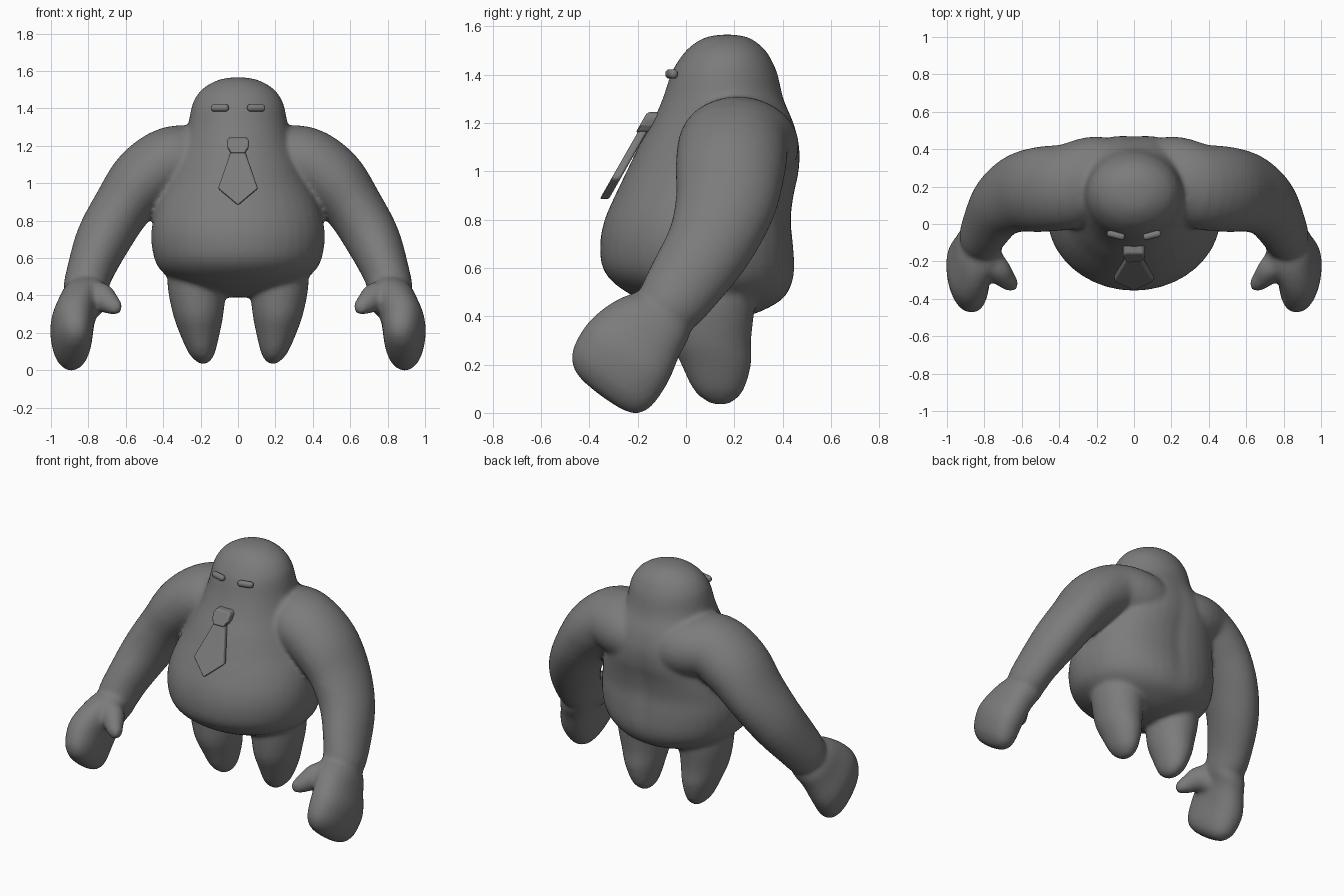
import bpy, bmesh, math
from mathutils import Vector

if "Cube" in bpy.data.objects:
    bpy.data.objects.remove(bpy.data.objects["Cube"])

grey = bpy.data.materials.new("mid_grey")
grey.diffuse_color = (0.2, 0.2, 0.2, 1)
grey.use_nodes = True
grey.node_tree.nodes["Principled BSDF"].inputs["Base Color"].default_value = grey.diffuse_color
SEG = 40


def finish(name, bm, mirror=False, smooth=True):
    bmesh.ops.recalc_face_normals(bm, faces=bm.faces)
    mesh = bpy.data.meshes.new(name)
    bm.to_mesh(mesh)
    bm.free()
    mesh.materials.append(grey)
    for p in mesh.polygons:
        p.use_smooth = smooth
    ob = bpy.data.objects.new(name, mesh)
    bpy.context.collection.objects.link(ob)
    if mirror:
        ob.modifiers.new("mirror", 'MIRROR').use_mirror_merge = False
    return ob


def spline(rows, steps=4):
    """Catmull-Rom interpolation of whole rows of numbers."""
    out = []
    for i in range(len(rows) - 1):
        p0, p1 = rows[max(i - 1, 0)], rows[i]
        p2, p3 = rows[i + 1], rows[min(i + 2, len(rows) - 1)]
        for s in range(steps):
            t = s / steps
            out.append([0.5 * (2 * b + (c - a) * t + (2 * a - 5 * b + 4 * c - d) * t * t
                               + (3 * b - a - 3 * c + d) * t ** 3)
                        for a, b, c, d in zip(p0, p1, p2, p3)])
    return out + [list(rows[-1])]


def loft(bm, rows, axes=None, sides=(1, -1), power=2, shape=None):
    """Skin (super)ellipses (x, y, z, half size u, half size v) along a path."""
    rows = spline(rows)
    for side in sides:
        rings = []
        for i, (x, y, z, a, b) in enumerate(rows):
            if axes:
                u, v = axes
            else:
                t = (Vector(rows[min(i + 1, len(rows) - 1)][:3])
                     - Vector(rows[max(i - 1, 0)][:3])).normalized()
                v = Vector((0, 1, 0))
                v = (v - t * v.dot(t)).normalized()
                u = v.cross(t)
            ring = []
            for k in range(SEG):
                ang = 2 * math.pi * k / SEG
                c, s = math.cos(ang), math.sin(ang)
                r = (abs(c) ** power + abs(s) ** power) ** (-1 / power)
                co = (Vector((x, y, z)) + u * max(a, .002) * c * r
                      + v * max(b, .002) * s * r)
                if shape:
                    co = shape(co, ang, (x, y, z, a, b))
                co.x *= side
                ring.append(bm.verts.new(co))
            rings.append(ring)
        for r0, r1 in zip(rings, rings[1:]):
            for k in range(SEG):
                n = (k + 1) % SEG
                bm.faces.new((r0[k], r0[n], r1[n], r1[k]))
        bm.faces.new(rings[0])
        bm.faces.new(rings[-1])


X, Y = Vector((1, 0, 0)), Vector((0, 1, 0))
skin = bmesh.new()

# Torso and head: height, half width, front y, back y
profile = [
    (1.567, .01, .16, .18), (1.56, .075, .10, .24), (1.54, .135, .05, .285),
    (1.50, .195, .0, .33), (1.45, .232, -.037, .36), (1.40, .25, -.064, .38),
    (1.30, .27, -.097, .405), (1.20, .302, -.142, .45), (1.10, .342, -.198, .475),
    (1.0, .382, -.246, .472), (.90, .427, -.294, .45), (.80, .455, -.337, .438),
    (.70, .464, -.356, .447), (.60, .448, -.345, .453), (.53, .41, -.29, .44),
    (.47, .325, -.19, .40), (.42, .20, -.06, .31), (.395, .09, .04, .22),
    (.388, .01, .11, .13)]


def back_shape(co, ang, row):
    """Broader, flatter back with a shallow spine groove."""
    x, y, z, a, b = row
    s = math.sin(ang)
    if s > 0 and .4 < z < 1.35:
        w = math.sin(math.pi * (z - .4) / .95)
        c = min(abs(math.cos(ang)), 1)
        full = (1 - c ** 2.6) ** (1 / 2.6)
        co.y = y + b * (s + (full - s) * w) - .012 * w * math.exp(-(co.x / .06) ** 2)
    return co


loft(skin, [(0, (f + k) / 2, z, w, (k - f) / 2) for z, w, f, k in profile],
     (X, Y), sides=(1,), shape=back_shape)

# Legs: tapered stumps
loft(skin, [
    (.22, .10, .56, .15, .18), (.22, .105, .45, .157, .18), (.213, .105, .30, .135, .165),
    (.205, .125, .20, .108, .145), (.195, .135, .10, .074, .107),
    (.188, .14, .055, .045, .067), (.186, .142, .036, .02, .03),
    (.186, .142, .031, .002, .003)], (X, Y))

# Arms: broad shoulder root to wrist
loft(skin, [
    (.06, .26, 1.08, .18, .19), (.20, .245, 1.105, .188, .225), (.35, .20, 1.115, .19, .228),
    (.50, .185, 1.02, .182, .228), (.62, .165, .87, .157, .21), (.72, .10, .70, .147, .182),
    (.79, -.01, .53, .125, .158), (.82, -.085, .42, .115, .133),
    (.83, -.11, .38, .08, .09)])

# Mitten hands: broad paddles turned slightly inward
loft(skin, [
    (.81, -.06, .45, .07, .08), (.82, -.10, .41, .115, .145), (.855, -.17, .345, .113, .18),
    (.885, -.24, .25, .117, .208), (.885, -.30, .155, .104, .205), (.88, -.33, .105, .08, .178),
    (.88, -.347, .078, .045, .12), (.88, -.353, .07, .005, .015)],
    (X, Vector((.07, .8, -.59))), power=2.3)

# Thumbs: wide web at the palm, blunt tip
loft(skin, [
    (.87, -.15, .36, .10, .09), (.80, -.18, .38, .105, .088), (.735, -.24, .388, .083, .072),
    (.69, -.29, .36, .06, .056), (.652, -.325, .333, .043, .04),
    (.635, -.338, .322, .025, .025), (.628, -.343, .317, .003, .003)])

# Melt the overlapping volumes into one soft skin
figure = finish("body", skin)
remesh = figure.modifiers.new("melt", 'REMESH')
remesh.mode, remesh.voxel_size, remesh.use_smooth_shade = 'VOXEL', .014, True
soften = figure.modifiers.new("soften", 'SMOOTH')
soften.factor, soften.iterations = .5, 10


# Tie: sloping bevelled plates lying on the chest
def tie_plate(name, half, front, depth, width):
    bm = bmesh.new()
    pts = half + [(-x, z) for x, z in reversed(half) if x > 0]
    fv = [bm.verts.new((x, front - (1.2 - z) * .57, z)) for x, z in pts]
    bv = [bm.verts.new(v.co + Vector((0, depth, 0))) for v in fv]
    bm.faces.new(fv)
    bm.faces.new(bv[::-1])
    for i in range(len(fv)):
        j = (i + 1) % len(fv)
        bm.faces.new((fv[i], fv[j], bv[j], bv[i]))
    ob = finish(name, bm, smooth=False)
    bev = ob.modifiers.new("bevel", 'BEVEL')
    bev.width, bev.segments = width, 3
    return ob


tie_plate("tie_blade", [(.035, 1.18), (.107, .97), (0, .88)], -.178, .038, .011)
tie_plate("tie_knot", [(.048, 1.245), (.06, 1.225), (.057, 1.19), (.04, 1.16)],
          -.186, .06, .014)

# Eyes: small rounded bars
bm = bmesh.new()
bmesh.ops.create_cube(bm, size=1)
bmesh.ops.scale(bm, vec=(.098, .036, .038), verts=bm.verts)
bmesh.ops.bevel(bm, geom=bm.edges[:], offset=.0165, segments=4, profile=.5, affect='EDGES')
c, s = math.cos(.25), math.sin(.25)
for v in bm.verts:
    x, y, z = v.co
    v.co = (.097 + x * c - y * s, -.06 + x * s + y * c, 1.403 + z)
finish("eyes", bm, mirror=True)
